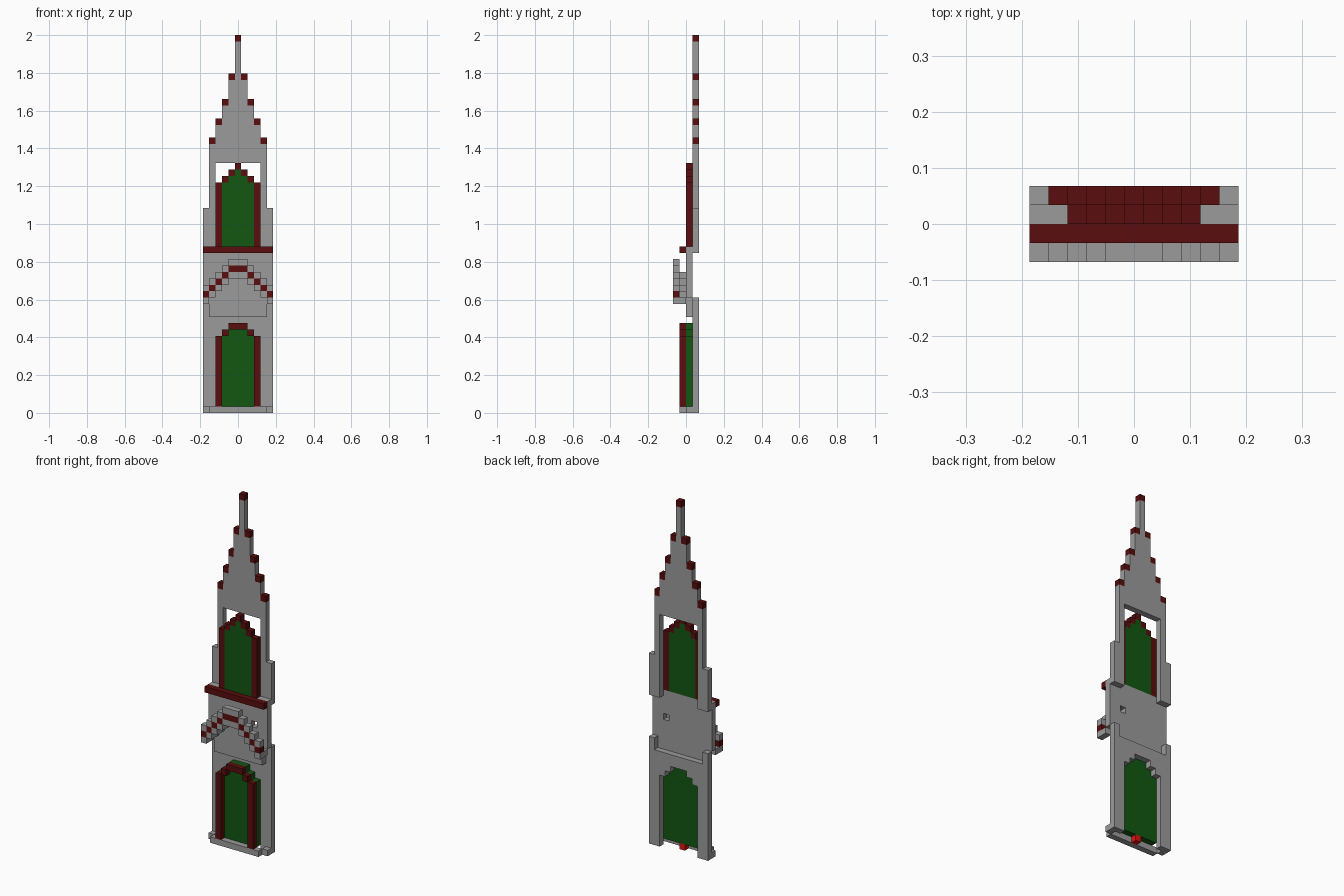
import bpy, bmesh
from mathutils import Vector

if "Cube" in bpy.data.objects:
    bpy.data.objects.remove(bpy.data.objects["Cube"])

U = 2 / 59            # one block; the tower is 11 x 4 x 59 blocks


def material(name, rgb):
    m = bpy.data.materials.new(name)
    m.diffuse_color = (*rgb, 1)
    m.use_nodes = True
    m.node_tree.nodes["Principled BSDF"].inputs["Base Color"].default_value = m.diffuse_color
    return m


STONE = material("grey stone", (0.33, 0.33, 0.33))
RED = material("dark red trim", (0.10, 0.004, 0.004))
GREEN = material("green panel", (0.006, 0.095, 0.006))
MARK = material("bright red", (0.75, 0.006, 0.006))


def box(x0, x1, layer, z0, z1):
    """Blocks x0..x1 inclusive, one depth layer (0 = front), z0 up to z1."""
    return {(x, layer, z) for x in range(x0, x1 + 1) for z in range(z0, z1)}


def pair(x0, x1, layer, z0, z1):
    """The same box on both sides of the centre."""
    return box(x0, x1, layer, z0, z1) | box(-x1, -x0, layer, z0, z1)


def stepped(tops, layer, z0):
    """Symmetrical stepped profile; tops[i] is the height at distance i."""
    return set().union(*(pair(i, i, layer, z0, t) for i, t in enumerate(tops)))


SIDES = [((1, 0, 0), [(1, 0, 0), (1, 1, 0), (1, 1, 1), (1, 0, 1)]),
         ((-1, 0, 0), [(0, 1, 0), (0, 0, 0), (0, 0, 1), (0, 1, 1)]),
         ((0, 1, 0), [(1, 1, 0), (0, 1, 0), (0, 1, 1), (1, 1, 1)]),
         ((0, -1, 0), [(0, 0, 0), (1, 0, 0), (1, 0, 1), (0, 0, 1)]),
         ((0, 0, 1), [(0, 0, 1), (1, 0, 1), (1, 1, 1), (0, 1, 1)]),
         ((0, 0, -1), [(0, 1, 0), (1, 1, 0), (1, 0, 0), (0, 0, 0)])]


def part(name, mat, cells):
    """Skin the outside of a set of blocks and merge flat faces."""
    bm = bmesh.new()
    verts = {}
    for c in sorted(cells):
        for n, quad in SIDES:
            if tuple(a + b for a, b in zip(c, n)) in cells:
                continue
            face = []
            for q in quad:
                k = tuple(a + b for a, b in zip(c, q))
                if k not in verts:
                    verts[k] = bm.verts.new(Vector((k[0] - 0.5, k[1] - 2, k[2])) * U)
                face.append(verts[k])
            bm.faces.new(face)
    bmesh.ops.dissolve_limit(bm, angle_limit=0.01, verts=bm.verts, edges=bm.edges)
    me = bpy.data.meshes.new(name)
    bm.to_mesh(me)
    bm.free()
    me.materials.append(mat)
    bpy.context.collection.objects.link(bpy.data.objects.new(name, me))


# base step with its corner blocks and the small centre marker
part("base_step", STONE, box(-4, 4, 1, 0, 1))
part("base_corners", STONE, pair(5, 5, 2, 0, 1))
part("base_marker", MARK, box(0, 0, 2, 0, 1))

# lower wall with an arched doorway
door = [14, 14, 13, 12]
part("lower_wall", STONE,
     (box(-4, 4, 3, 0, 16) | pair(5, 5, 3, 0, 18)) - stepped(door, 3, 0))
part("door_panel", GREEN, stepped(door, 2, 1))
part("door_frame", RED, stepped(door, 1, 1) - stepped([13, 13, 12], 1, 1))

# middle panel with one small hole
part("middle_panel", STONE,
     (box(-4, 4, 2, 15, 18) | box(-5, 5, 2, 18, 26)) - {(3, 2, 21)})

# stepped hood over the door: stone, red stripe, stone
hood, stripe = set(), set()
for i, z in enumerate([21, 21, 20, 19, 18, 17]):
    hood |= pair(i, i, 1, z, z + 1) | pair(i, i, 0, z, z + 1) | pair(i, i, 0, z + 2, z + 3)
    stripe |= pair(i, i, 0, z + 1, z + 2)
part("hood_stone", STONE, hood)
part("hood_stripe", RED, stripe)

# sill and pointed window
part("window_sill", RED, box(-5, 5, 1, 25, 26))
glass = stepped([38, 37, 36], 2, 26)
part("window_panel", GREEN, glass)
part("window_frame", RED, stepped([39, 38, 37, 36], 2, 26) - glass)

# upper wall and stepped spire with red caps
spire_tops = [59, 53, 49, 46, 43]
caps = set().union(*(pair(i, i, 3, t - 1, t) for i, t in enumerate(spire_tops)))
part("spire_wall", STONE,
     (stepped(spire_tops, 3, 39) | pair(4, 4, 3, 25, 39) | pair(5, 5, 3, 25, 32)) - caps)
part("spire_caps", RED, caps)
